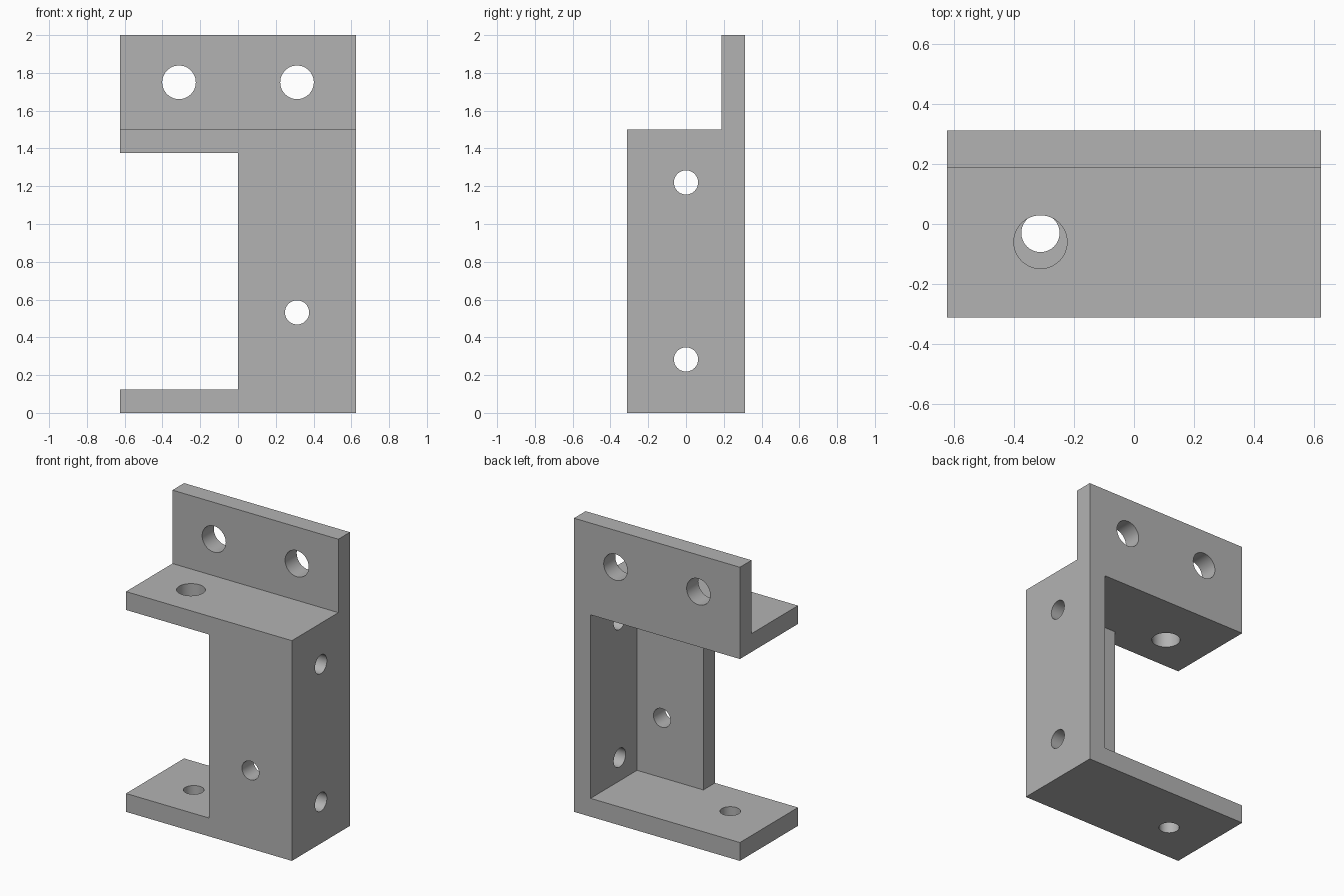
import bpy
import bmesh
import math
from mathutils import Matrix, Vector

cube = bpy.data.objects.get("Cube")
if cube:
    bpy.data.objects.remove(cube, do_unlink=True)

W, D, H = 0.625, 0.3125, 2.0      # half width, half depth, height
T = 0.125                         # plate thickness
SHELF = 1.5                       # top of the upper shelf
BIG, SMALL = 0.089, 0.064         # hole radii

steel = bpy.data.materials.new("grey_steel")
steel.use_nodes = True
colour = (0.45, 0.45, 0.45, 1)
steel.diffuse_color = colour
steel.node_tree.nodes["Principled BSDF"].inputs["Base Color"].default_value = colour


def finish(name, bm):
    bmesh.ops.recalc_face_normals(bm, faces=bm.faces)
    mesh = bpy.data.meshes.new(name)
    bm.to_mesh(mesh)
    bm.free()
    mesh.materials.append(steel)
    obj = bpy.data.objects.new(name, mesh)
    bpy.context.collection.objects.link(obj)
    return obj


def prism(name, outline, z0, z1):
    """Extrude a plan outline from z0 to z1."""
    bm = bmesh.new()
    face = bm.faces.new([bm.verts.new((x, y, z0)) for x, y in outline])
    top = bmesh.ops.extrude_face_region(bm, geom=[face])["geom"]
    verts = [v for v in top if isinstance(v, bmesh.types.BMVert)]
    bmesh.ops.translate(bm, verts=verts, vec=(0, 0, z1 - z0))
    return finish(name, bm)


def rect(x0, x1, y0, y1):
    return [(x0, y0), (x1, y0), (x1, y1), (x0, y1)]


def drill(name, centre, axis, radius):
    """Cylinder long enough to pass through one plate."""
    turn = Vector((0, 0, 1)).rotation_difference(Vector(axis)).to_matrix().to_4x4()
    bm = bmesh.new()
    bmesh.ops.create_cone(bm, cap_ends=True, segments=48, radius1=radius,
                          radius2=radius, depth=2 * T,
                          matrix=Matrix.Translation(centre) @ turn)
    return finish(name, bm)


def cut(body, cutter):
    cutter.hide_render = True
    mod = body.modifiers.new("cut", "BOOLEAN")
    mod.operation = "DIFFERENCE"
    mod.solver = "EXACT"
    mod.object = cutter
    bpy.context.view_layer.objects.active = body
    bpy.ops.object.modifier_apply(modifier=mod.name)
    bpy.data.objects.remove(cutter, do_unlink=True)


# Solid block that becomes the bracket
bracket = prism("mounting_bracket", rect(-W, W, -D, D), 0, H)

# Space in front of the upright mounting flange
cut(bracket, prism("flange_notch", rect(-1, 1, -1, D - T), SHELF, H + 1))

# Hollow between the shelves, leaving the side wall and half front wall
hollow = [(-1, -1), (0, -1), (0, T - D), (W - T, T - D), (W - T, 1), (-1, 1)]
cut(bracket, prism("hollow", hollow, T, SHELF - T))

# Bolt holes: flange, shelves, front wall, side wall
mid = W / 2
X, Y, Z = (1, 0, 0), (0, 1, 0), (0, 0, 1)
holes = [
    ((-mid, D - T / 2, 1.75), Y, BIG),
    ((mid, D - T / 2, 1.75), Y, BIG),
    ((-mid, -0.06, SHELF - T / 2), Z, BIG),
    ((-mid, -0.03, T / 2), Z, SMALL),
    ((mid, T / 2 - D, 0.532), Y, SMALL),
    ((W - T / 2, 0, 1.22), X, SMALL),
    ((W - T / 2, 0, 0.283), X, SMALL),
]
for centre, axis, radius in holes:
    cut(bracket, drill("bolt_hole", centre, axis, radius))

# Smooth hole walls, crisp plate edges
bpy.ops.object.select_all(action="DESELECT")
bracket.select_set(True)
bpy.context.view_layer.objects.active = bracket
bpy.ops.object.shade_smooth_by_angle(angle=math.radians(30))
